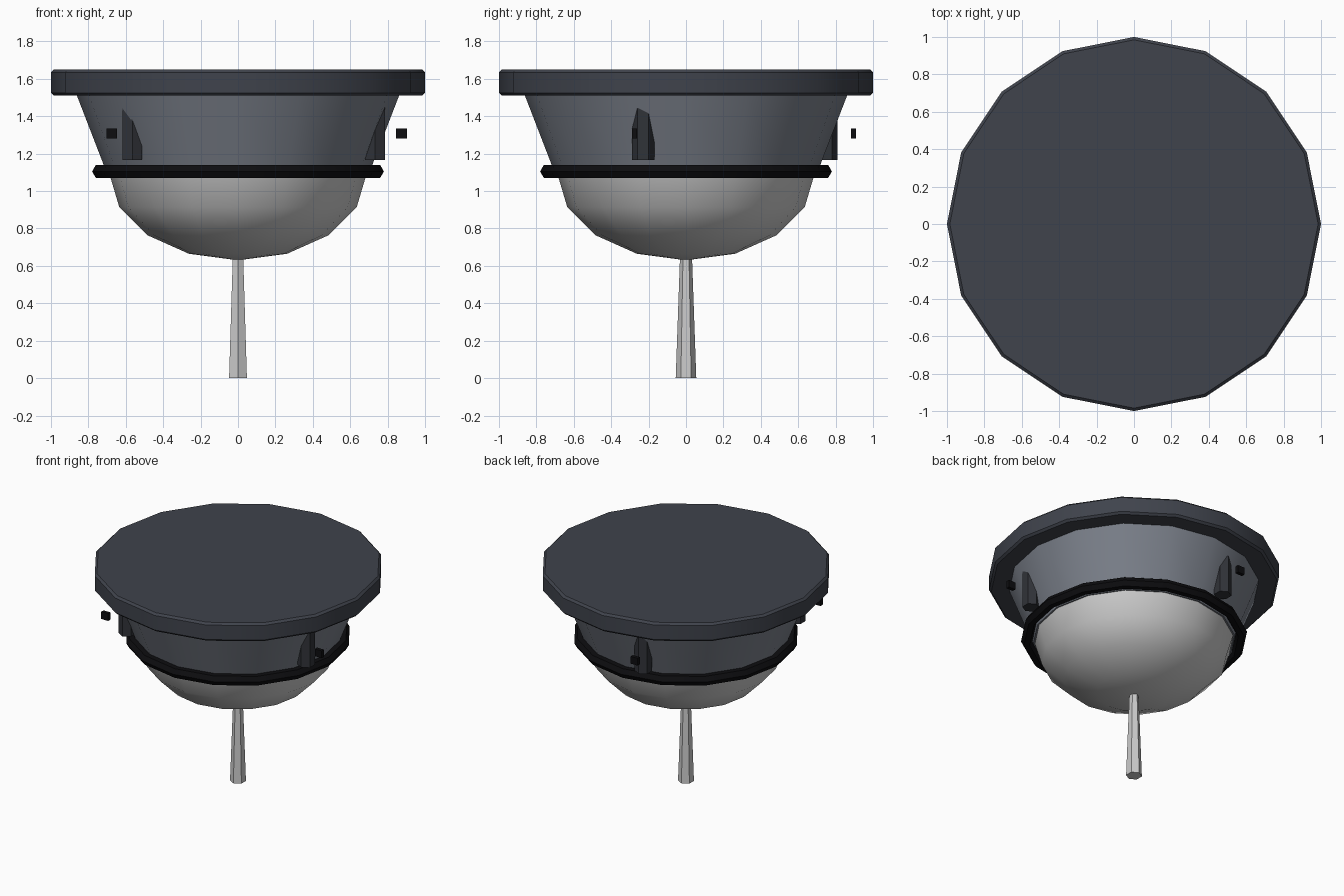
import bpy
from math import sin, cos, radians

if "Cube" in bpy.data.objects:
    bpy.data.objects.remove(bpy.data.objects["Cube"])


def material(name, rgb):
    m = bpy.data.materials.new(name)
    m.diffuse_color = (*rgb, 1)
    m.use_nodes = True
    m.node_tree.nodes["Principled BSDF"].inputs["Base Color"].default_value = m.diffuse_color
    return m


slate = material("slate", (0.05, 0.056, 0.072))
steel = material("steel", (0.2, 0.22, 0.26))
pale = material("pale_grey", (0.6, 0.61, 0.62))
dark = material("dark_grey", (0.03, 0.033, 0.04))
black = material("black", (0.004, 0.004, 0.005))


def finish(name, mat, smooth=True):
    ob = bpy.context.object
    ob.name = name
    ob.data.materials.append(mat)
    if smooth:
        bpy.ops.object.shade_smooth_by_angle(angle=radians(30))
    return ob


def tapered(name, mat, sides, r1, r2, z1, z2, x=0, y=0, smooth=True):
    bpy.ops.mesh.primitive_cone_add(vertices=sides, radius1=r1, radius2=r2,
                                    depth=z2 - z1, location=(x, y, (z1 + z2) / 2))
    return finish(name, mat, smooth)


# Top plate with a narrow chamfer
plate = tapered("top_plate", slate, 16, 1.0, 1.0, 1.51, 1.65)
bev = plate.modifiers.new("chamfer", 'BEVEL')
bev.width = 0.015
bev.segments = 1

# Flared housing below the plate
tapered("housing", steel, 16, 0.695, 0.865, 1.08, 1.52)

# Flattened dome
bpy.ops.mesh.primitive_uv_sphere_add(segments=16, ring_count=8, radius=1,
                                     location=(0, 0, 1.09))
bpy.context.object.scale = (0.687, 0.687, 0.46)
bpy.ops.object.transform_apply(location=False, rotation=False, scale=True)
finish("dome", pale)

# Seal ring between housing and dome
bpy.ops.mesh.primitive_torus_add(major_segments=16, minor_segments=6,
                                 major_radius=0.74, minor_radius=0.04,
                                 location=(0, 0, 1.105))
finish("seal_ring", black)

# Hanging stem
tapered("stem", pale, 6, 0.055, 0.031, 0.0, 0.68, smooth=False)

# Three clamps and their small tabs around the housing
for i in range(3):
    a = radians(-17.4 + 120 * i)
    tapered(f"clamp_{i + 1}", dark, 6, 0.06, 0.06, 1.165, 1.45,
            0.768 * cos(a), 0.768 * sin(a), smooth=False)
    bpy.ops.mesh.primitive_cube_add(size=1, location=(0.917 * cos(a), 0.917 * sin(a), 1.308))
    bpy.context.object.scale = (0.058, 0.027, 0.055)
    bpy.ops.object.transform_apply(location=False, rotation=False, scale=True)
    finish(f"clamp_tab_{i + 1}", black, False)
